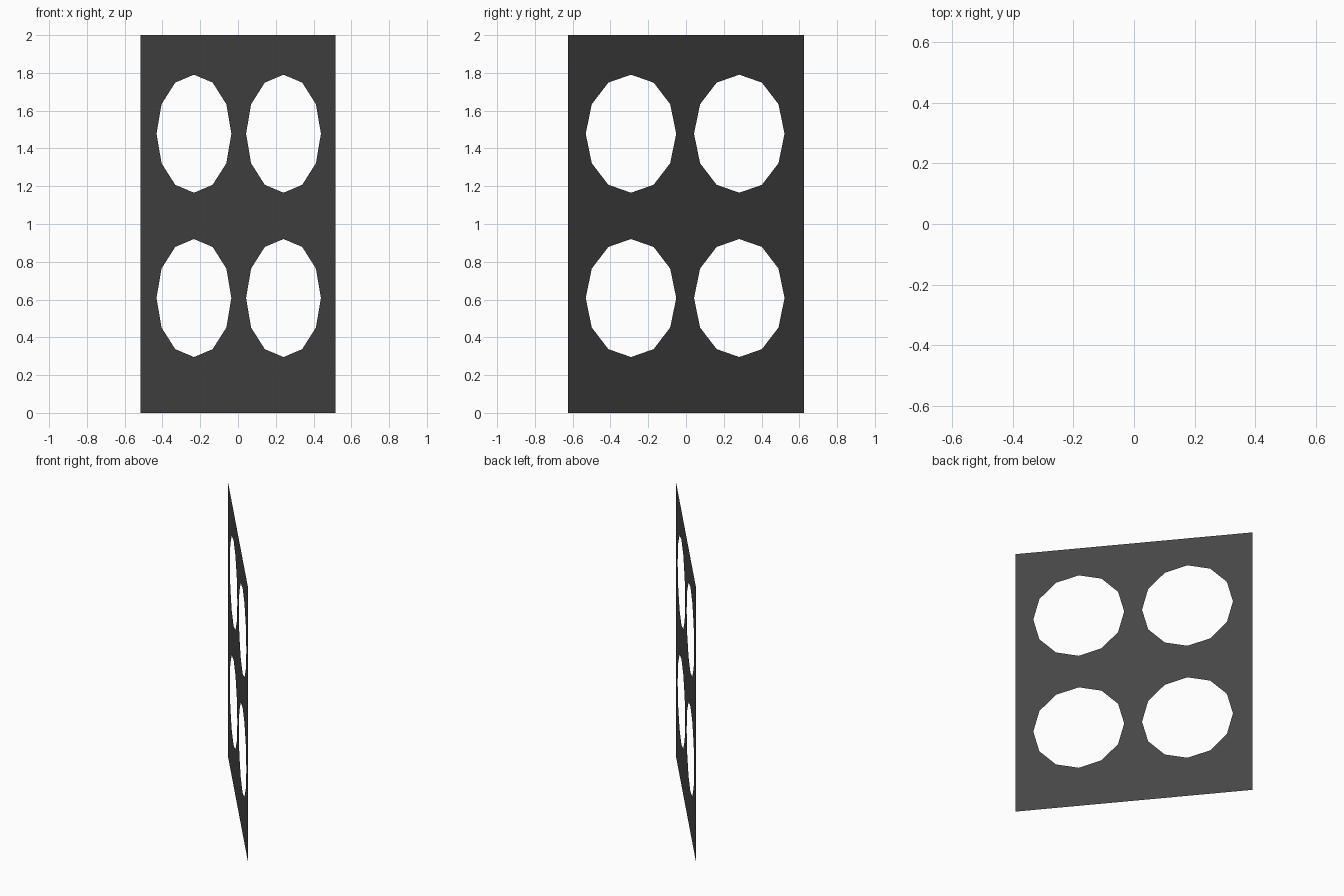
import bpy, bmesh
from math import sin, cos, tau, hypot
from mathutils import Vector

if "Cube" in bpy.data.objects:
    bpy.data.objects.remove(bpy.data.objects["Cube"])

HX, HY = 0.516, 0.624            # half extents of the diagonal plate
HALF = hypot(HX, HY)
along = Vector((-HX, HY, 0)) / HALF

bm = bmesh.new()


def loop(points):
    vs = [bm.verts.new((s, z, 0)) for s, z in points]
    return [bm.edges.new((a, b)) for a, b in zip(vs, vs[1:] + vs[:1])]


# Outer rectangle
edges = loop([(-HALF, 0), (HALF, 0), (HALF, 2), (-HALF, 2)])

# Four twelve-sided holes
for s in (-0.378, 0.366):
    for z in (0.608, 1.478):
        edges += loop([(s + 0.311 * cos(i * tau / 12), z + 0.3125 * sin(i * tau / 12))
                       for i in range(12)])

# Fill between the outlines, then stand the sheet up on its diagonal
bmesh.ops.triangle_fill(bm, edges=edges, use_beauty=True, normal=(0, 0, 1))
for v in bm.verts:
    s, z = v.co.x, v.co.y
    v.co = along * s + Vector((0, 0, z))
bm.normal_update()

mesh = bpy.data.meshes.new("perforated_panel")
bm.to_mesh(mesh)
bm.free()
panel = bpy.data.objects.new("perforated_panel", mesh)
bpy.context.collection.objects.link(panel)

# Dark finish
mat = bpy.data.materials.new("dark_grey")
mat.diffuse_color = (0.06, 0.06, 0.06, 1)
mat.use_nodes = True
mat.node_tree.nodes["Principled BSDF"].inputs["Base Color"].default_value = mat.diffuse_color
mesh.materials.append(mat)
